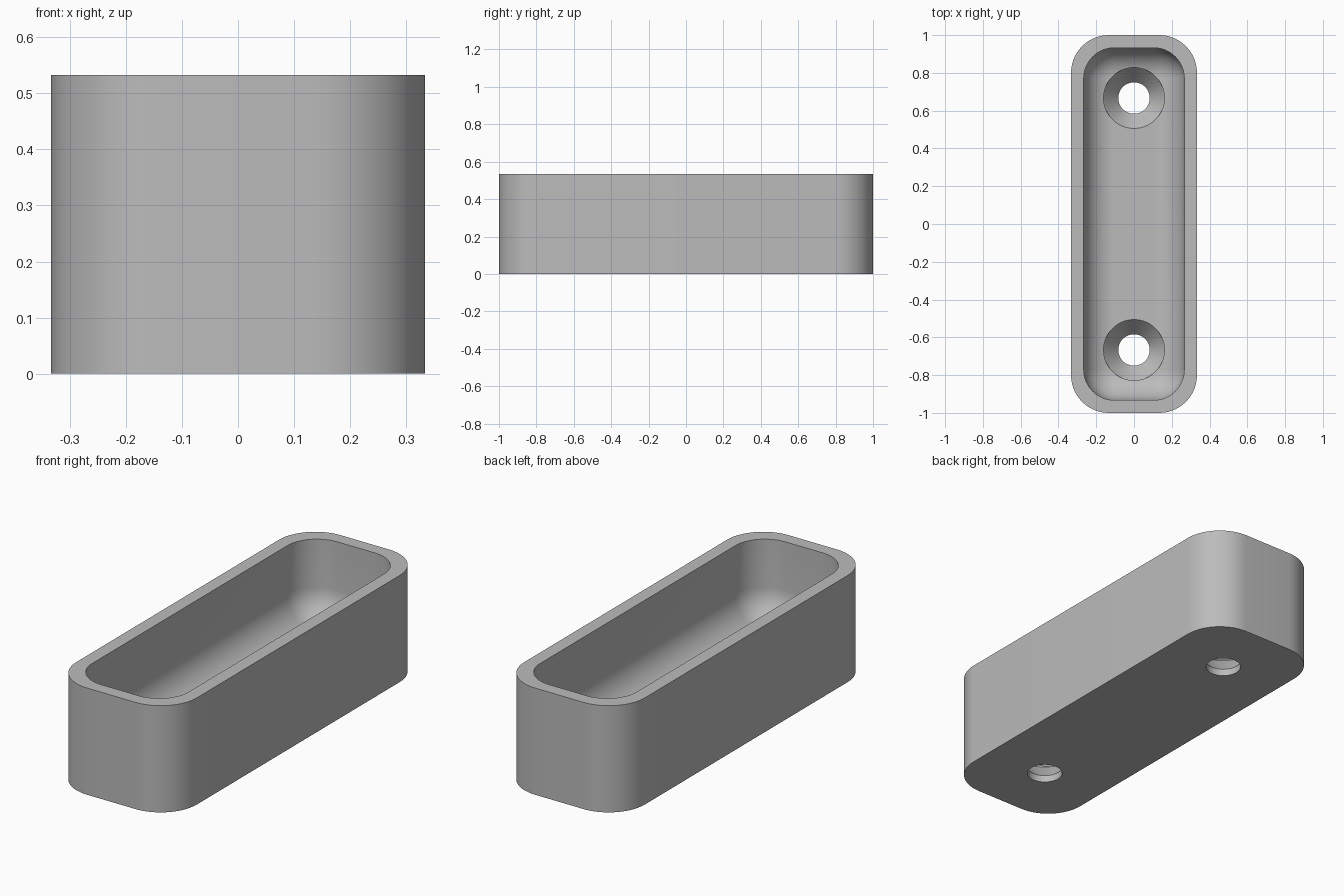
import bpy, bmesh
from math import pi, sin, cos, radians
from mathutils import Vector

cube = bpy.data.objects.get("Cube")
if cube:
    bpy.data.objects.remove(cube, do_unlink=True)

HALF_X, HALF_Y, HEIGHT = 1 / 3, 1.0, 0.533
WALL, FLOOR = 0.067, 0.133
OUTER_R, INNER_R, FILLET = 0.2, 0.163, 0.16
HOLE_R, SINK_R, HOLE_Y = 0.083, 0.161, 0.667

grey = bpy.data.materials.new("plain grey")
grey.use_nodes = True
colour = (0.5, 0.5, 0.5, 1)
grey.diffuse_color = colour
grey.node_tree.nodes["Principled BSDF"].inputs["Base Color"].default_value = colour


def rounded_ring(bm, hx, hy, r, z, steps=14):
    """Loop of vertices around a rounded rectangle."""
    ring = []
    for k, (sx, sy) in enumerate([(1, 1), (-1, 1), (-1, -1), (1, -1)]):
        for i in range(steps + 1):
            a = (k + i / steps) * pi / 2
            ring.append(bm.verts.new((sx * (hx - r) + r * cos(a),
                                      sy * (hy - r) + r * sin(a), z)))
    return ring


def circle_ring(bm, r, y, z, steps=64):
    return [bm.verts.new((r * cos(2 * pi * i / steps), y + r * sin(2 * pi * i / steps), z))
            for i in range(steps)]


def skin(bm, rings):
    """Bridge the rings in order and cap both ends."""
    for a, b in zip(rings, rings[1:]):
        for i in range(len(a)):
            j = (i + 1) % len(a)
            bm.faces.new((a[i], a[j], b[j], b[i]))
    bm.faces.new(rings[0][::-1])
    bm.faces.new(rings[-1])
    bmesh.ops.recalc_face_normals(bm, faces=bm.faces)


def make_object(name, bm):
    mesh = bpy.data.meshes.new(name)
    bm.to_mesh(mesh)
    bm.free()
    mesh.materials.append(grey)
    ob = bpy.data.objects.new(name, mesh)
    bpy.context.collection.objects.link(ob)
    return ob


# Tray: outer wall, flat rim, inner wall, filleted floor
bm = bmesh.new()
rings = [rounded_ring(bm, HALF_X, HALF_Y, OUTER_R, z) for z in (0, HEIGHT)]
ix, iy = HALF_X - WALL, HALF_Y - WALL
rings.append(rounded_ring(bm, ix, iy, INNER_R, HEIGHT))
for i in range(13):
    t = i / 12 * pi / 2
    inset = FILLET * (1 - cos(t))
    rings.append(rounded_ring(bm, ix - inset, iy - inset, INNER_R - inset,
                              FLOOR + FILLET * (1 - sin(t))))
skin(bm, rings)
tray = make_object("tray", bm)

# Countersunk screw holes through the floor
for name, y in (("front_hole_cutter", -HOLE_Y), ("back_hole_cutter", HOLE_Y)):
    bm = bmesh.new()
    profile = [(HOLE_R, -0.1), (HOLE_R, 0.035), (SINK_R, FLOOR - 0.005), (SINK_R, 0.4)]
    skin(bm, [circle_ring(bm, r, y, z) for r, z in profile])
    cutter = make_object(name, bm)
    cutter.hide_render = True
    mod = tray.modifiers.new(name, 'BOOLEAN')
    mod.operation = 'DIFFERENCE'
    mod.solver = 'EXACT'
    mod.object = cutter
    bpy.ops.object.select_all(action='DESELECT')
    tray.select_set(True)
    bpy.context.view_layer.objects.active = tray
    bpy.ops.object.modifier_apply(modifier=name)
    bpy.data.objects.remove(cutter, do_unlink=True)

bpy.ops.object.shade_smooth_by_angle(angle=radians(30))
